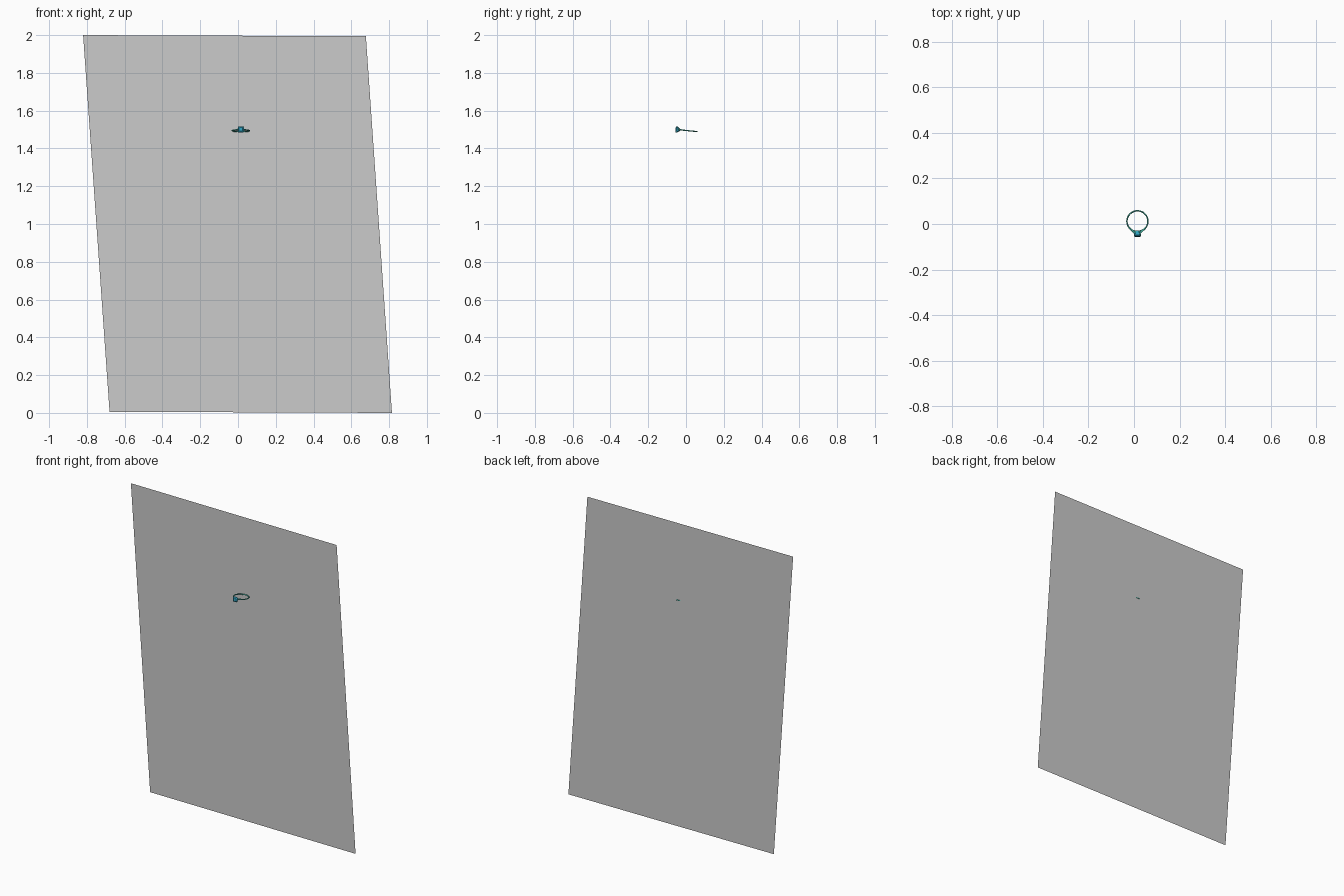
import bpy, bmesh, math
from mathutils import Vector, Matrix

if "Cube" in bpy.data.objects:
    bpy.data.objects.remove(bpy.data.objects["Cube"])

CX, CY, CZ, R = 0.015, 0.012, 1.494, 0.046   # ring centre and mid radius
TILT = Matrix.Translation((CX, CY, CZ)) @ Matrix.Rotation(math.radians(-6), 4, 'X')


def material(name, color):
    m = bpy.data.materials.new(name)
    m.diffuse_color = (*color, 1)
    m.use_nodes = True
    m.node_tree.nodes["Principled BSDF"].inputs["Base Color"].default_value = m.diffuse_color
    return m


def add_object(name, bm, mat=None, smooth=False):
    bmesh.ops.recalc_face_normals(bm, faces=bm.faces)
    me = bpy.data.meshes.new(name)
    bm.to_mesh(me)
    bm.free()
    ob = bpy.data.objects.new(name, me)
    bpy.context.collection.objects.link(ob)
    if mat:
        me.materials.append(mat)
    if smooth:
        bpy.context.view_layer.objects.active = ob
        ob.select_set(True)
        bpy.ops.object.shade_smooth_by_angle(angle=math.radians(40))
        ob.select_set(False)
    return ob


teal = material("teal_metal", (0.06, 0.45, 0.36))
blue = material("blue_stone", (0.03, 0.36, 0.52))

# Thin slanted backing sheet
bm = bmesh.new()
corners = [(-0.68, 0.006), (0.815, 0.0), (0.677, 1.994), (-0.82, 2.0)]
bm.faces.new([bm.verts.new((x, 0.058, z)) for x, z in corners])
add_object("backing_sheet", bm)

# Ring band, growing slightly toward the setting at the front
bm = bmesh.new()
N, M = 48, 10
rows = []
for i in range(N):
    a = 2 * math.pi * i / N
    swell = max(0, -math.sin(a)) ** 4
    rad = 0.0032 + 0.0015 * swell
    row = []
    for j in range(M):
        b = 2 * math.pi * j / M
        r = R + rad * math.cos(b)
        row.append(bm.verts.new((r * math.cos(a), r * math.sin(a), rad * math.sin(b))))
    rows.append(row)
for i in range(N):
    for j in range(M):
        p, q = rows[i], rows[(i + 1) % N]
        bm.faces.new((p[j], q[j], q[(j + 1) % M], p[(j + 1) % M]))
bm.transform(TILT)
add_object("ring_band", bm, teal, True)

# Sloping shoulders from the band to the setting
for side, label in ((-1, "left"), (1, "right")):
    bm = bmesh.new()
    a, b = Vector((side * 0.03, -0.036, 0)), Vector((side * 0.008, -0.055, 0.002))
    rot = (b - a).to_track_quat('Z', 'Y').to_matrix().to_4x4()
    bmesh.ops.create_cone(bm, cap_ends=True, segments=10, radius1=0.0025, radius2=0.005,
                          depth=(b - a).length, matrix=Matrix.Translation((a + b) / 2) @ rot)
    bm.transform(TILT)
    add_object(label + "_shoulder", bm, teal, True)

# Faceted square stone with a flared back and bevelled table
bm = bmesh.new()
profile = [(-0.044, 0.006), (-0.058, 0.0155), (-0.063, 0.0155), (-0.068, 0.010)]
loops = []
for y, h in profile:
    c = h * 0.65
    pts = [(h, -c), (h, c), (c, h), (-c, h), (-h, c), (-h, -c), (-c, -h), (c, -h)]
    loops.append([bm.verts.new((x, y, z)) for x, z in pts])
for p, q in zip(loops, loops[1:]):
    for j in range(8):
        bm.faces.new((p[j], p[(j + 1) % 8], q[(j + 1) % 8], q[j]))
bm.faces.new(loops[0])
bm.faces.new(loops[-1])
bm.transform(TILT)
add_object("square_stone", bm, blue)

# Four prongs holding the stone corners
for sx in (-1, 1):
    for sz in (-1, 1):
        bm = bmesh.new()
        a, b = Vector((sx * 0.005, -0.045, sz * 0.005)), Vector((sx * 0.014, -0.065, sz * 0.014))
        rot = (b - a).to_track_quat('Z', 'Y').to_matrix().to_4x4()
        bmesh.ops.create_cone(bm, cap_ends=True, segments=8, radius1=0.002, radius2=0.002,
                              depth=(b - a).length, matrix=Matrix.Translation((a + b) / 2) @ rot)
        bm.transform(TILT)
        add_object("prong", bm, teal, True)
